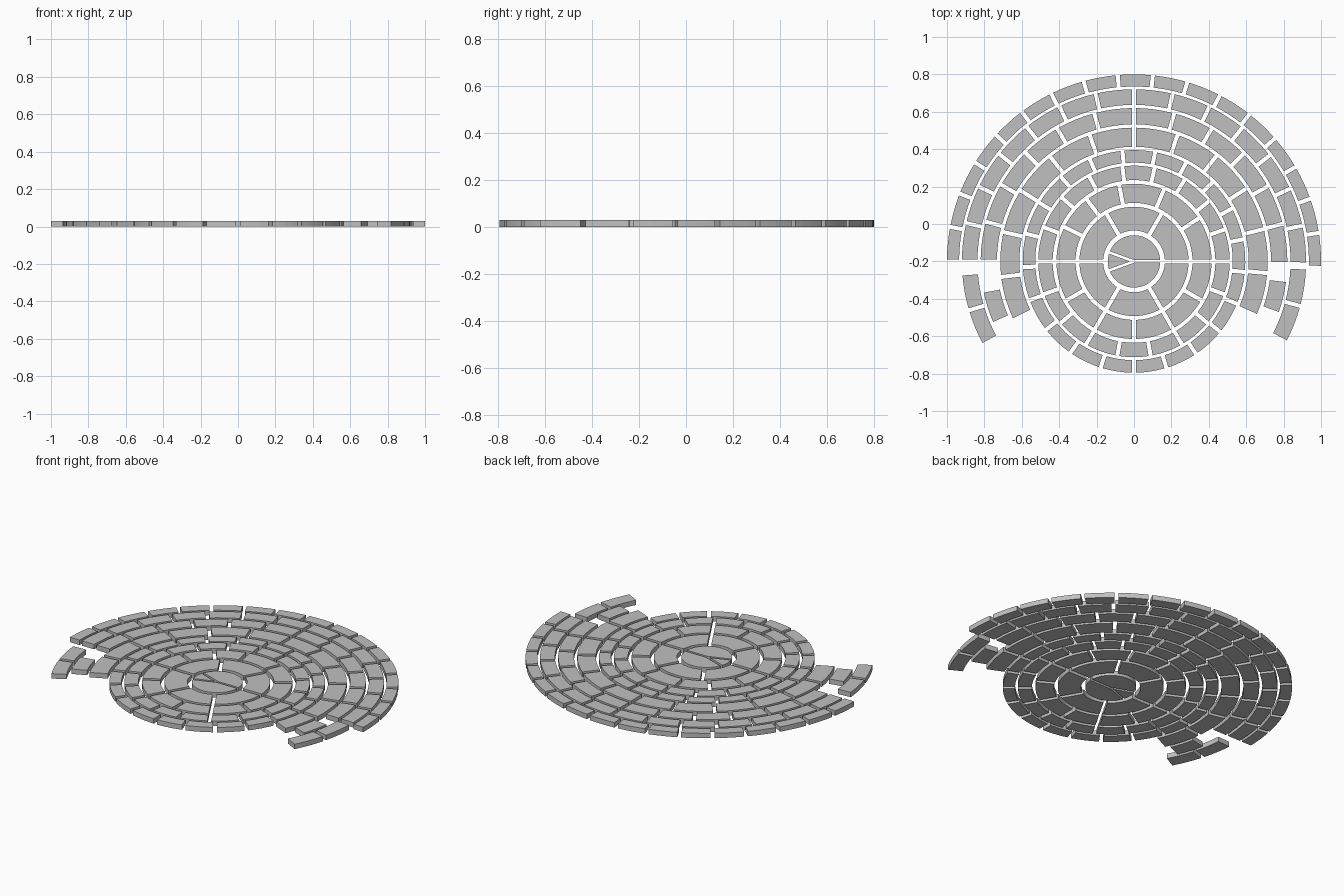
import bpy
import bmesh
from math import asin, sin, cos, radians

cube = bpy.data.objects.get("Cube")
if cube:
    bpy.data.objects.remove(cube, do_unlink=True)

HEIGHT = 0.03
CENTRE_Y = -0.2
HALF_JOINT = 0.011

stone = bpy.data.materials.new("grey_stone")
stone.use_nodes = True
stone.diffuse_color = (0.53, 0.53, 0.53, 1)
stone.node_tree.nodes["Principled BSDF"].inputs["Base Color"].default_value = stone.diffuse_color


def arc(radius, start, end, steps, gap):
    """Points along an arc, drawn in at both ends by half a parallel joint."""
    inset = asin(min(1, gap / radius))
    a, b = start + inset, end - inset
    angles = [a + (b - a) * i / steps for i in range(steps + 1)]
    return [(radius * cos(t), radius * sin(t), 0) for t in angles]


def add_stone(bm, inner, outer, start, end, gap):
    """One curved paving slab between two radii and two joint angles (degrees)."""
    steps = max(4, round((end - start) / 6))
    start, end = radians(start), radians(end)
    rim = arc(outer, start, end, steps, gap)
    if inner > 0:
        back = arc(inner, start, end, steps, gap)[::-1]
    else:
        # Pointed slab: both straight sides meet at a tip
        tip, mid = gap / sin((end - start) / 2), (start + end) / 2
        back = [(tip * cos(mid), tip * sin(mid), 0)]
    base = bm.faces.new([bm.verts.new(p) for p in rim + back])
    made = bmesh.ops.extrude_face_region(bm, geom=[base], use_keep_orig=True)
    top = [v for v in made["geom"] if isinstance(v, bmesh.types.BMVert)]
    bmesh.ops.translate(bm, verts=top, vec=(0, 0, HEIGHT))


def add_ring(name, inner, outer, runs, gap=HALF_JOINT):
    """A course of slabs; each run is (start angle, end angle, slab count)."""
    bm = bmesh.new()
    for start, end, count in runs:
        width = (end - start) / count
        for i in range(count):
            add_stone(bm, inner, outer, start + i * width, start + (i + 1) * width, gap)
    bmesh.ops.recalc_face_normals(bm, faces=bm.faces)
    mesh = bpy.data.meshes.new(name)
    bm.to_mesh(mesh)
    bm.free()
    mesh.materials.append(stone)
    ring = bpy.data.objects.new(name, mesh)
    ring.location.y = CENTRE_Y
    bpy.context.collection.objects.link(ring)


# Central disc: two large slabs and a narrow wedge
add_ring("centre_stones", 0, 0.14, [(0, 160, 1), (160, 200, 1), (200, 360, 1)], gap=0.007)

# Full inner courses
add_ring("first_course", 0.165, 0.292, [(0, 360, 6)])
add_ring("second_course", 0.313, 0.415, [(0, 101, 3), (101, 180, 3), (180, 360, 6)])
add_ring("third_course", 0.435, 0.512, [(0, 97, 5), (97, 180, 4), (180, 360, 9)])
add_ring("fourth_course", 0.528, 0.595, [(96, 270, 10), (270, 456, 11)])

# Outer courses, open at the front
add_ring("fifth_course", 0.613, 0.715, [(-24, 90, 6), (90, 206, 6)])
add_ring("sixth_course", 0.733, 0.82, [(-20, -7, 1), (-1, 90, 6), (90, 180, 6), (191, 204, 1)])
add_ring("seventh_course", 0.837, 0.92, [(-28, -2, 2), (-1, 90, 7), (90, 180, 7), (184, 209, 2)])
add_ring("rim_course", 0.935, 1.0, [(-2, 95, 9), (95, 180, 8)])
